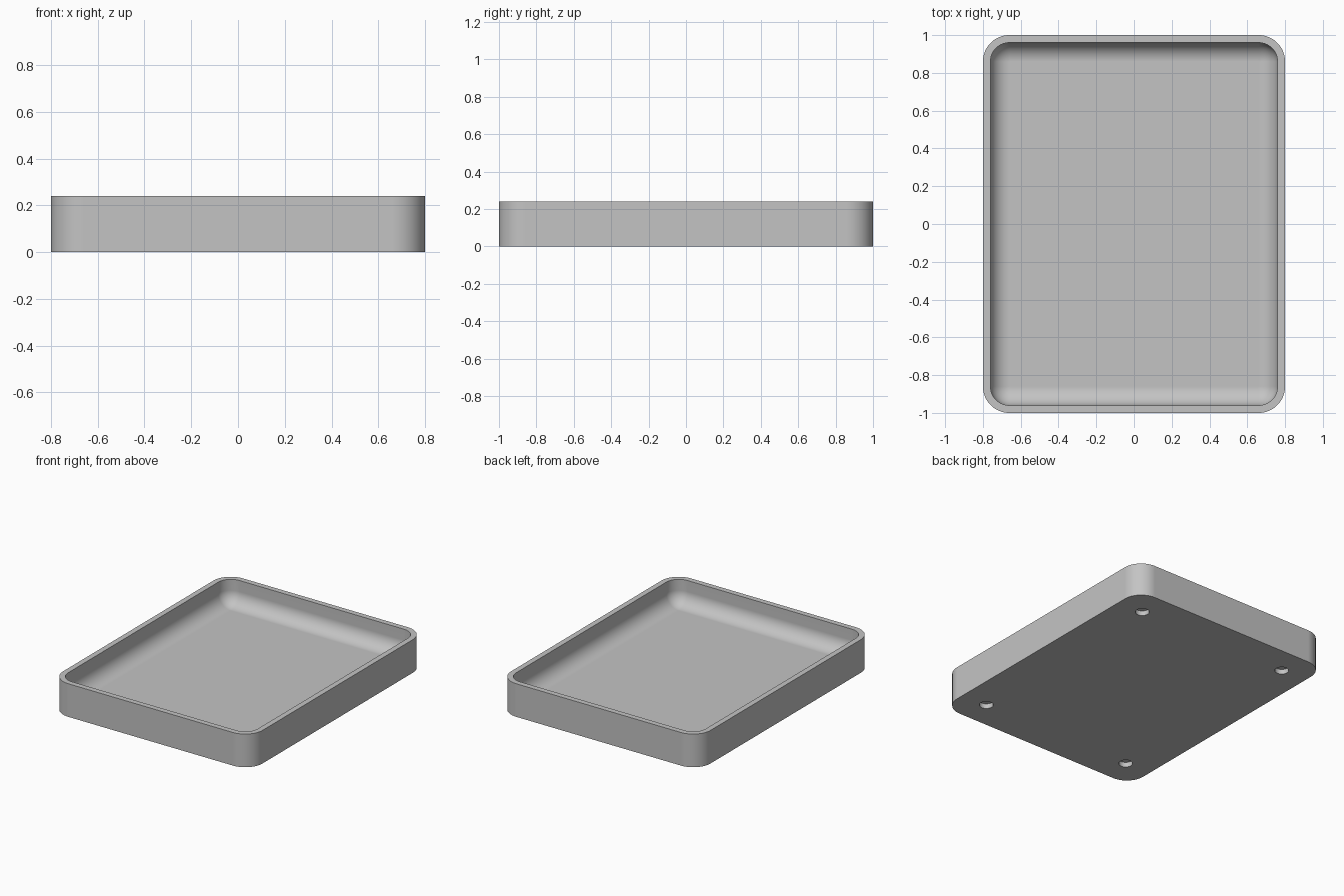
import bpy, bmesh
from math import sin, cos, pi

cube = bpy.data.objects.get("Cube")
if cube:
    bpy.data.objects.remove(cube, do_unlink=True)

HALF_X, HALF_Y, HEIGHT = 0.8, 1.0, 0.24
CORNER, WALL, FLOOR, FILLET = 0.14, 0.04, 0.06, 0.10
CORNER_STEPS, FILLET_STEPS = 16, 14

grey = bpy.data.materials.new("light grey")
grey.use_nodes = True
colour = (0.55, 0.55, 0.55, 1)
grey.diffuse_color = colour
grey.node_tree.nodes["Principled BSDF"].inputs["Base Color"].default_value = colour


def rounded_loop(bm, inset, z):
    """Rounded rectangle of vertices, inset from the outer outline."""
    radius = max(CORNER - inset, 0)
    verts = []
    for i, (sx, sy) in enumerate([(1, 1), (-1, 1), (-1, -1), (1, -1)]):
        for k in range(CORNER_STEPS + 1):
            a = (i + k / CORNER_STEPS) * pi / 2
            verts.append(bm.verts.new((sx * (HALF_X - CORNER) + radius * cos(a),
                                       sy * (HALF_Y - CORNER) + radius * sin(a), z)))
    return verts


# Tray body: outer wall, flat rim, inner wall, round fillet, floor
profile = [(0, 0), (0, HEIGHT), (WALL, HEIGHT)]
for k in range(FILLET_STEPS + 1):
    a = k / FILLET_STEPS * pi / 2
    profile.append((WALL + FILLET * (1 - cos(a)), FLOOR + FILLET * (1 - sin(a))))

bm = bmesh.new()
loops = [rounded_loop(bm, inset, z) for inset, z in profile]
for low, high in zip(loops, loops[1:]):
    for i in range(len(low)):
        j = (i + 1) % len(low)
        bm.faces.new((low[i], low[j], high[j], high[i]))
bm.faces.new(loops[0][::-1])
bm.faces.new(loops[-1])
bmesh.ops.remove_doubles(bm, verts=bm.verts, dist=0.0001)
bmesh.ops.recalc_face_normals(bm, faces=bm.faces)
mesh = bpy.data.meshes.new("tray")
bm.to_mesh(mesh)
bm.free()
mesh.materials.append(grey)
tray = bpy.data.objects.new("tray", mesh)
bpy.context.collection.objects.link(tray)

# Four blind round holes in the underside
HOLE_X, HOLE_Y, HOLE_RADIUS, HOLE_DEPTH = 0.6, 0.8, 0.046, 0.035
cutters = []
for sx in (-1, 1):
    for sy in (-1, 1):
        bpy.ops.mesh.primitive_cylinder_add(vertices=40, radius=HOLE_RADIUS, depth=2 * HOLE_DEPTH,
                                            location=(sx * HOLE_X, sy * HOLE_Y, 0))
        cutter = bpy.context.object
        cutter.name = "hole_cutter"
        cutter.hide_render = True
        cutter.data.materials.append(grey)
        cutters.append(cutter)
        cut = tray.modifiers.new("hole", 'BOOLEAN')
        cut.operation = 'DIFFERENCE'
        cut.solver = 'EXACT'
        cut.object = cutter

bpy.ops.object.select_all(action='DESELECT')
tray.select_set(True)
bpy.context.view_layer.objects.active = tray
for name in [m.name for m in tray.modifiers]:
    bpy.ops.object.modifier_apply(modifier=name)
for cutter in cutters:
    bpy.data.objects.remove(cutter, do_unlink=True)

# Smooth curves with crisp edges and flat large faces
bpy.ops.object.shade_smooth_by_angle(angle=pi / 6)
weighted = tray.modifiers.new("flat_faces", 'WEIGHTED_NORMAL')
weighted.keep_sharp = True
